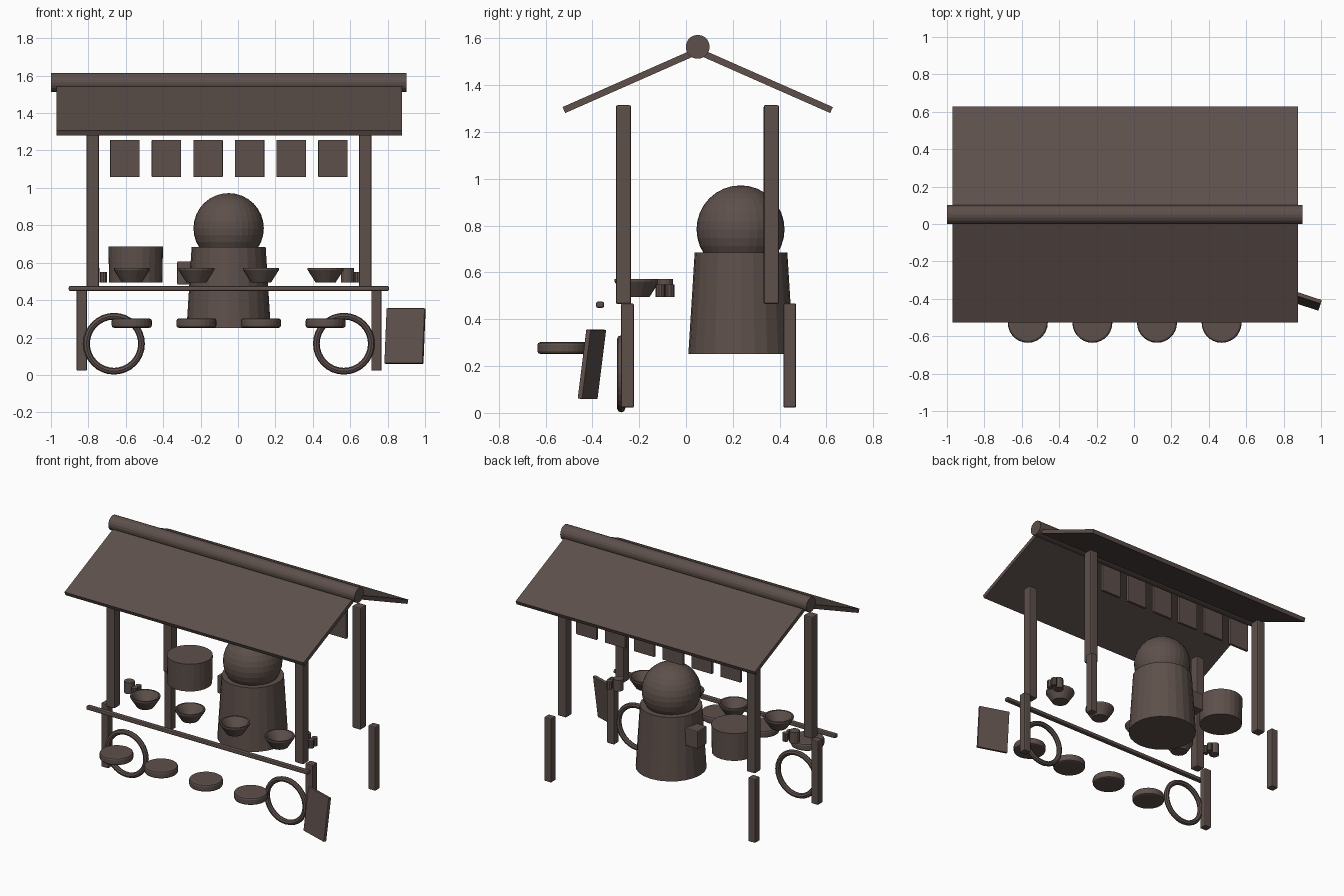
import bpy, bmesh, math
from mathutils import Matrix

if "Cube" in bpy.data.objects:
    bpy.data.objects.remove(bpy.data.objects["Cube"])

wood = bpy.data.materials.new("dark_wood")
wood.diffuse_color = (0.11, 0.08, 0.07, 1)
wood.use_nodes = True
wood.node_tree.nodes["Principled BSDF"].inputs["Base Color"].default_value = wood.diffuse_color


def finish(name, bm, loc=(0, 0, 0), rot=(0, 0, 0), bevel=0):
    bmesh.ops.recalc_face_normals(bm, faces=bm.faces)
    me = bpy.data.meshes.new(name)
    bm.to_mesh(me)
    bm.free()
    me.materials.append(wood)
    ob = bpy.data.objects.new(name, me)
    bpy.context.collection.objects.link(ob)
    ob.location, ob.rotation_euler = loc, rot
    if bevel:
        mod = ob.modifiers.new("bevel", 'BEVEL')
        mod.width, mod.segments = bevel, 2
        mod.limit_method, mod.angle_limit = 'ANGLE', math.radians(40)
    return ob


def box(name, loc, size, rot=(0, 0, 0), bevel=0):
    bm = bmesh.new()
    bmesh.ops.create_cube(bm, size=1, matrix=Matrix.Diagonal((*size, 1)))
    return finish(name, bm, loc, rot, bevel)


def cone(name, loc, r_low, r_top, height, sides=24, rot=(0, 0, 0), bevel=0):
    bm = bmesh.new()
    bmesh.ops.create_cone(bm, cap_ends=True, segments=sides,
                          radius1=r_low, radius2=r_top, depth=height)
    return finish(name, bm, loc, rot, bevel)


def lathe(name, loc, profile, sides, closed=False, rot=(0, 0, 0)):
    """Spin an (r, z) profile around the z axis."""
    bm = bmesh.new()
    vs = [bm.verts.new((r, 0, z)) for r, z in profile]
    es = [bm.edges.new(p) for p in zip(vs, vs[1:])]
    if closed:
        es.append(bm.edges.new((vs[-1], vs[0])))
    bmesh.ops.spin(bm, geom=vs + es, cent=(0, 0, 0), axis=(0, 0, 1),
                   angle=2 * math.pi, steps=sides)
    bmesh.ops.remove_doubles(bm, verts=bm.verts, dist=0.0001)
    return finish(name, bm, loc, rot)


# Gabled roof: two slabs and a round ridge beam
pitch, length = math.radians(23.8), 0.625
for side, name in ((-1, "roof_front"), (1, "roof_back")):
    box(name, (-0.047, 0.05 + side * length / 2 * math.cos(pitch),
               1.546 - length / 2 * math.sin(pitch)),
        (1.845, length, 0.028), (-side * pitch, 0, 0))
cone("ridge_beam", (-0.05, 0.05, 1.564), 0.051, 0.051, 1.9, 20, (0, math.pi / 2, 0))

# Upper posts and lower legs
for side, px, lx in (("left", -0.777, -0.835), ("right", 0.68, 0.74)):
    for end, py, ly in (("front", -0.267, -0.25), ("back", 0.365, 0.443)):
        box(f"{end}_{side}_post", (px, py, 0.89), (0.066, 0.066, 0.85), bevel=0.008)
        box(f"{end}_{side}_leg", (lx, ly, 0.245), (0.055, 0.054, 0.445), bevel=0.006)

# Front rail
box("front_rail", (-0.049, -0.367, 0.462), (1.712, 0.034, 0.027), bevel=0.008)

# Hanging cloth panels along the back
for i in range(6):
    box(f"cloth_panel_{i + 1}", (-0.605 + i * 0.2225, 0.365, 1.157),
        (0.158, 0.02, 0.2), bevel=0.004)

# Wheels
tube = [(0.147 + 0.018 * math.cos(a), 0.018 * math.sin(a))
        for a in (i * math.pi / 4 for i in range(8))]
for side, x in (("left", -0.663), ("right", 0.566)):
    lathe(f"{side}_wheel", (x, -0.277, 0.167), tube, 32, True, (math.pi / 2, 0, 0))

# Cook: tapered body, round head and a short arm
cone("cook_body", (-0.05, 0.235, 0.468), 0.225, 0.198, 0.434)
bm = bmesh.new()
bmesh.ops.create_uvsphere(bm, u_segments=32, v_segments=16, radius=0.188)
finish("cook_head", bm, (-0.05, 0.233, 0.784))
box("cook_arm", (-0.265, 0.285, 0.545), (0.12, 0.1, 0.124), bevel=0.006)

# Soup pot
cone("soup_pot", (-0.547, 0.25, 0.591), 0.142, 0.146, 0.192, 24)

# Bowls on the counter line, seats in front of them
bowl = [(0, 0), (0.054, 0), (0.096, 0.066), (0.096, 0.077),
        (0.086, 0.077), (0.045, 0.015), (0, 0.015)]
for i in range(4):
    x = -0.568 + i * 0.3455
    lathe(f"bowl_{i + 1}", (x, -0.21, 0.495), bowl, 20)
    cone(f"seat_{i + 1}", (x, -0.528, 0.277), 0.107, 0.107, 0.05, 28, bevel=0.012)

# Condiment jars at both ends
for side, x in (("left", -0.775), ("right", 0.585)):
    cone(f"{side}_jar", (x, -0.09, 0.534), 0.034, 0.034, 0.078, 12)
    for j, dy in enumerate((-0.02, 0.02)):
        cone(f"{side}_shaker_{j + 1}", (x + 0.055, -0.09 + dy, 0.522),
             0.02, 0.02, 0.055, 10)

# Leaning sign board
box("sign_board", (0.893, -0.402, 0.208), (0.215, 0.022, 0.298),
    (math.radians(-7.5), 0, math.radians(-18)), 0.004)
